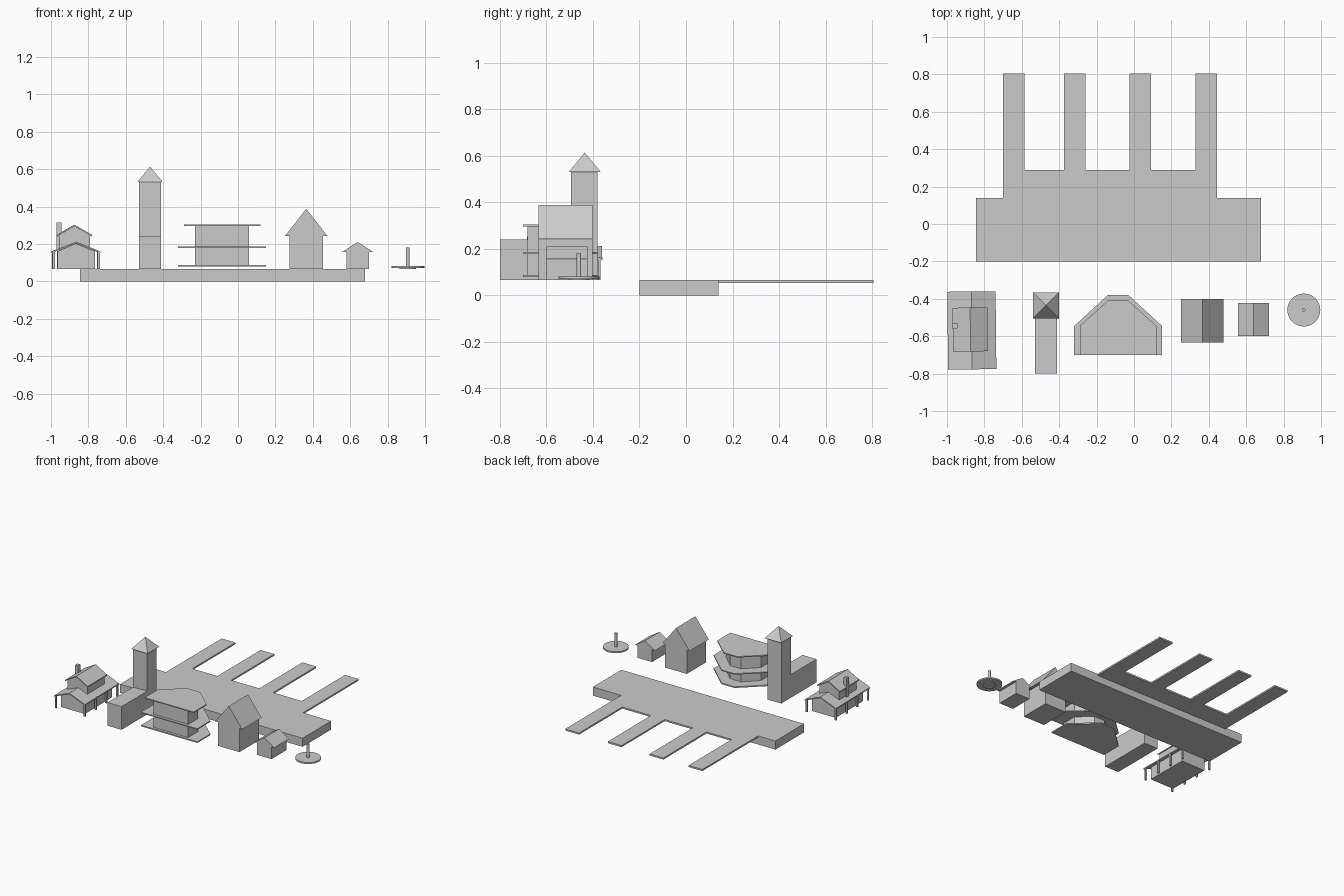
import bpy, bmesh, math
from mathutils import Matrix, Vector

if "Cube" in bpy.data.objects:
    bpy.data.objects.remove(bpy.data.objects["Cube"])

G = 0.065  # level of the deck and of all the buildings' feet


def mesh_object(name, bm):
    bmesh.ops.recalc_face_normals(bm, faces=bm.faces)
    me = bpy.data.meshes.new(name)
    bm.to_mesh(me)
    bm.free()
    ob = bpy.data.objects.new(name, me)
    bpy.context.collection.objects.link(ob)
    return ob


def extrude(name, pts, direction):
    """Closed planar outline swept along a direction."""
    bm = bmesh.new()
    face = bm.faces.new([bm.verts.new(p) for p in pts])
    out = bmesh.ops.extrude_face_region(bm, geom=[face])
    moved = [v for v in out["geom"] if isinstance(v, bmesh.types.BMVert)]
    bmesh.ops.translate(bm, verts=moved, vec=Vector(direction))
    return mesh_object(name, bm)


def plan(name, pts, z0, z1):
    return extrude(name, [(x, y, z0) for x, y in pts], (0, 0, z1 - z0))


def profile(name, pts, y0, y1):
    return extrude(name, [(x, y0, z) for x, z in pts], (0, y1 - y0, 0))


def box(name, x0, x1, y0, y1, z0, z1):
    return plan(name, [(x0, y0), (x1, y0), (x1, y1), (x0, y1)], z0, z1)


def cone(name, x, y, z0, z1, r0, r1, sides, turn=0):
    bm = bmesh.new()
    bmesh.ops.create_cone(bm, cap_ends=True, segments=sides, radius1=r0, radius2=r1, depth=z1 - z0,
                          matrix=Matrix.Translation((x, y, (z0 + z1) / 2)) @ Matrix.Rotation(turn, 4, 'Z'))
    return mesh_object(name, bm)


def gable_roof(name, cx, half, eave, ridge, t, y0, y1):
    return profile(name, [(cx - half, eave), (cx, ridge), (cx + half, eave),
                          (cx + half, eave - t), (cx, ridge - t), (cx - half, eave - t)], y0, y1)


def gable_house(name, cx, wall, over, eave, ridge, y0, y1):
    return profile(name, [(cx - wall, G), (cx + wall, G), (cx + wall, eave), (cx + over, eave),
                          (cx, ridge), (cx - over, eave), (cx - wall, eave)], y0, y1)


# Quay: thick block, thin deck and four piers
box("quay_block", -0.845, 0.68, -0.20, 0.14, 0, G)
deck = [(0.445, 0.14), (-0.70, 0.14)]
for x0, x1 in [(-0.70, -0.585), (-0.375, -0.26), (-0.025, 0.09), (0.33, 0.445)]:
    deck += [(x0, 0.29), (x0, 0.805), (x1, 0.805), (x1, 0.29)]
deck = [p for p in deck if p not in ((-0.70, 0.29), (0.445, 0.29))]
plan("pier_deck", deck, 0.053, G)

# Porch house with two roofs, posts and chimney
hx, hy = -0.867, -0.569
parts = [
    profile("porch_house_walls", [(hx - 0.1, G), (hx + 0.1, G), (hx + 0.1, 0.16),
                                  (hx, 0.203), (hx - 0.1, 0.16)], hy - 0.165, hy + 0.165),
    gable_roof("porch_roof", hx, 0.129, 0.16, 0.212, 0.008, hy - 0.208, hy + 0.208),
    profile("upper_storey", [(hx - 0.09, 0.16), (hx + 0.075, 0.16), (hx + 0.075, 0.252),
                             (hx - 0.008, 0.294), (hx - 0.09, 0.252)], hy - 0.1, hy + 0.11),
    gable_roof("upper_roof", hx - 0.008, 0.094, 0.248, 0.302, 0.008, hy - 0.112, hy + 0.122),
    box("chimney", hx - 0.102, hx - 0.077, hy + 0.01, hy + 0.037, 0.17, 0.315),
]
for side in (-1, 1):
    for i in range(4):
        px, py = hx + side * 0.12, hy - 0.195 + 0.13 * i
        parts.append(box("porch_post", px - 0.006, px + 0.006, py - 0.006, py + 0.006, G, 0.162))
pivot = Vector((hx, hy, 0))
turn = Matrix.Translation(pivot) @ Matrix.Rotation(math.radians(0.6), 4, 'Z') @ Matrix.Translation(-pivot)
for ob in parts:
    ob.data.transform(turn)

# Tower with long low hall and pyramid roof
profile_yz = [(-0.80, G), (-0.38, G), (-0.38, 0.53), (-0.495, 0.53), (-0.495, 0.24), (-0.80, 0.24)]
extrude("tower_and_hall", [(-0.53, y, z) for y, z in profile_yz], (0.117, 0, 0))
cone("tower_roof", -0.47, -0.435, 0.53, 0.613, 0.069 * math.sqrt(2), 0, 4, math.pi / 4)

# Tiered hall: three slabs around a smaller core
wide = [(-0.32, -0.70), (0.15, -0.70), (0.15, -0.545), (-0.03, -0.38), (-0.14, -0.38), (-0.32, -0.545)]
top = [(-0.29, -0.70), (0.12, -0.70), (0.12, -0.545), (-0.03, -0.41), (-0.14, -0.41), (-0.29, -0.545)]
core = [(-0.23, -0.68), (0.06, -0.68), (0.06, -0.565), (-0.04, -0.47), (-0.13, -0.47), (-0.23, -0.565)]
plan("hall_base_slab", wide, 0.078, 0.087)
plan("hall_middle_slab", wide, 0.178, 0.186)
plan("hall_roof_slab", top, 0.296, 0.304)
plan("hall_core", core, 0.08, 0.30)

# Large and small gabled houses
gable_house("large_house", 0.365, 0.09, 0.113, 0.243, 0.388, -0.633, -0.402)
gable_house("small_house", 0.64, 0.06, 0.083, 0.157, 0.21, -0.60, -0.423)

# Round plaza with pole
cone("plaza_disc", 0.908, -0.46, 0.071, 0.082, 0.088, 0.088, 32)
cone("plaza_hub", 0.908, -0.46, G, 0.073, 0.045, 0.045, 32)
cone("plaza_pole", 0.908, -0.46, 0.08, 0.182, 0.01, 0.01, 16)
